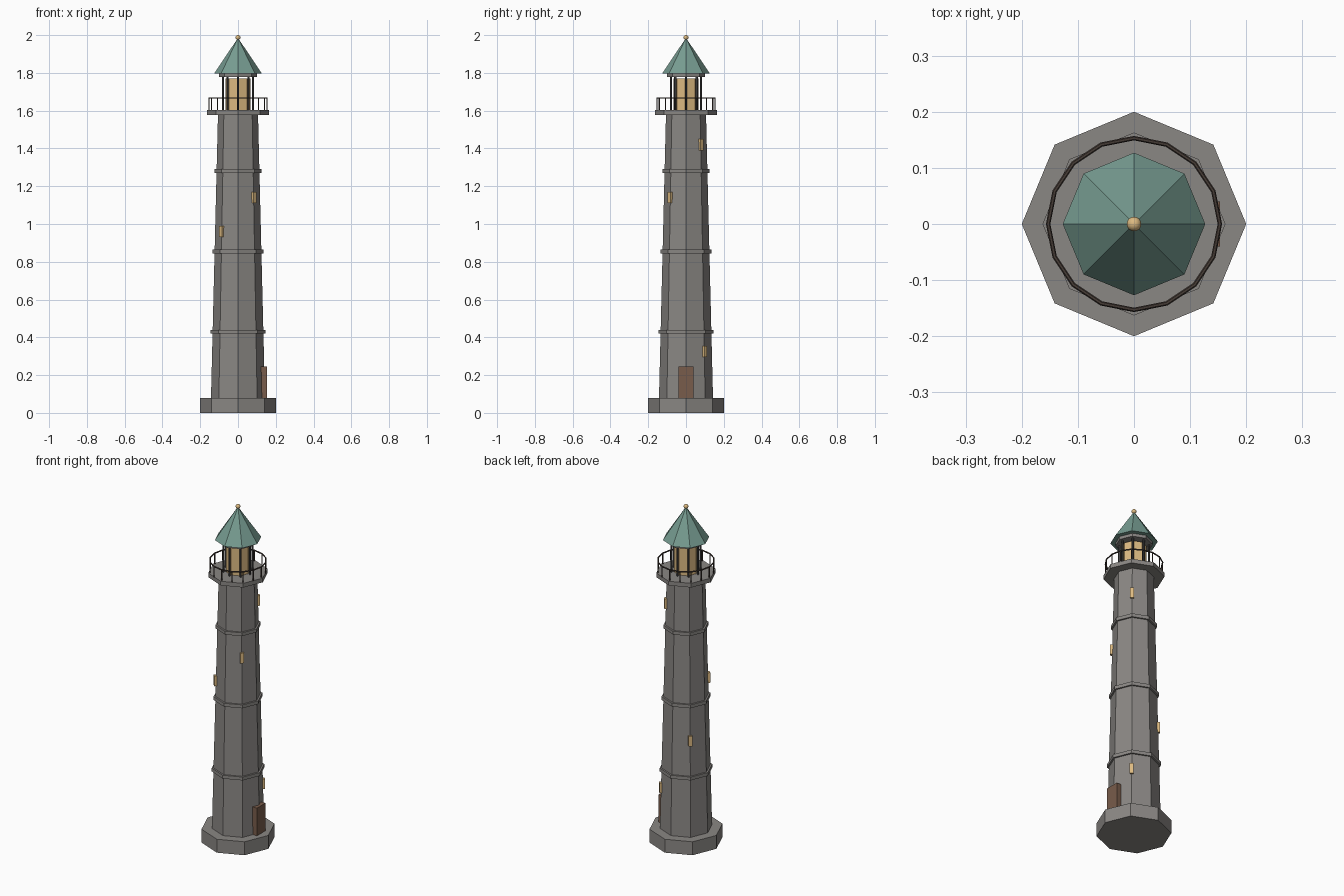
import bpy, math

if "Cube" in bpy.data.objects:
    bpy.data.objects.remove(bpy.data.objects["Cube"])


def material(name, rgb):
    m = bpy.data.materials.new(name)
    m.diffuse_color = (*rgb, 1)
    m.use_nodes = True
    m.node_tree.nodes["Principled BSDF"].inputs["Base Color"].default_value = m.diffuse_color
    return m


STONE = material("grey stone", (0.255, 0.242, 0.23))
ROOF = material("green copper", (0.185, 0.335, 0.285))
GLOW = material("warm lamp", (0.72, 0.49, 0.22))
WOOD = material("brown wood", (0.19, 0.107, 0.07))
IRON = material("dark iron", (0.062, 0.045, 0.037))
FRAME = material("lantern frame", (0.065, 0.063, 0.063))


def finish(name, mat):
    ob = bpy.context.object
    ob.name = name
    ob.data.materials.append(mat)
    return ob


def prism(name, mat, r1, r2, z1, z2, x=0, y=0, sides=8):
    bpy.ops.mesh.primitive_cone_add(vertices=sides, radius1=r1, radius2=r2,
                                    depth=z2 - z1, location=(x, y, (z1 + z2) / 2))
    return finish(name, mat)


def box(name, mat, size, radius, angle, z):
    loc = (radius * math.cos(angle), radius * math.sin(angle), z)
    bpy.ops.mesh.primitive_cube_add(size=1, location=loc, rotation=(0, 0, angle))
    ob = finish(name, mat)
    ob.scale = size
    return ob


def body_radius(z):
    return 0.143 - 0.037 * (z - 0.08) / 1.5


# Octagonal plinth, tapering tower and string courses
prism("plinth", STONE, 0.2, 0.2, 0, 0.08)
prism("tower", STONE, body_radius(0.08), body_radius(1.58), 0.08, 1.58)
for z in (0.43, 0.855, 1.28):
    r = body_radius(z) + 0.01
    prism("stone_band", STONE, r, r, z - 0.01, z + 0.01)

# Door and corner windows
box("door", WOOD, (0.03, 0.08, 0.165), 0.138, 0, 0.1625)
for deg, z in ((45, 0.325), (135, 0.65), (225, 0.96), (315, 1.14), (45, 1.42)):
    box("window", GLOW, (0.016, 0.02, 0.06), body_radius(z) + 0.002, math.radians(deg), z)

# Gallery with railing
prism("gallery", STONE, 0.163, 0.163, 1.578, 1.603)
bpy.ops.mesh.primitive_torus_add(major_segments=16, minor_segments=6, major_radius=0.153,
                                 minor_radius=0.004, location=(0, 0, 1.667))
finish("gallery_rail", IRON)
for i in range(16):
    a = math.tau * i / 16
    prism("rail_post", IRON, 0.003, 0.003, 1.603, 1.667,
          0.153 * math.cos(a), 0.153 * math.sin(a), 6)

# Lantern room
prism("lantern_glass", GLOW, 0.066, 0.066, 1.603, 1.77)
for i in range(8):
    a = math.tau * i / 8
    prism("lantern_post", FRAME, 0.006, 0.006, 1.603, 1.78,
          0.08 * math.cos(a), 0.08 * math.sin(a), 6)
prism("lantern_cornice", STONE, 0.1, 0.1, 1.778, 1.796)

# Roof and finial
prism("roof", ROOF, 0.127, 0, 1.796, 1.985)
bpy.ops.mesh.primitive_uv_sphere_add(segments=16, ring_count=10, radius=0.013,
                                     location=(0, 0, 1.987))
finish("finial", GLOW)
bpy.ops.object.shade_smooth()
